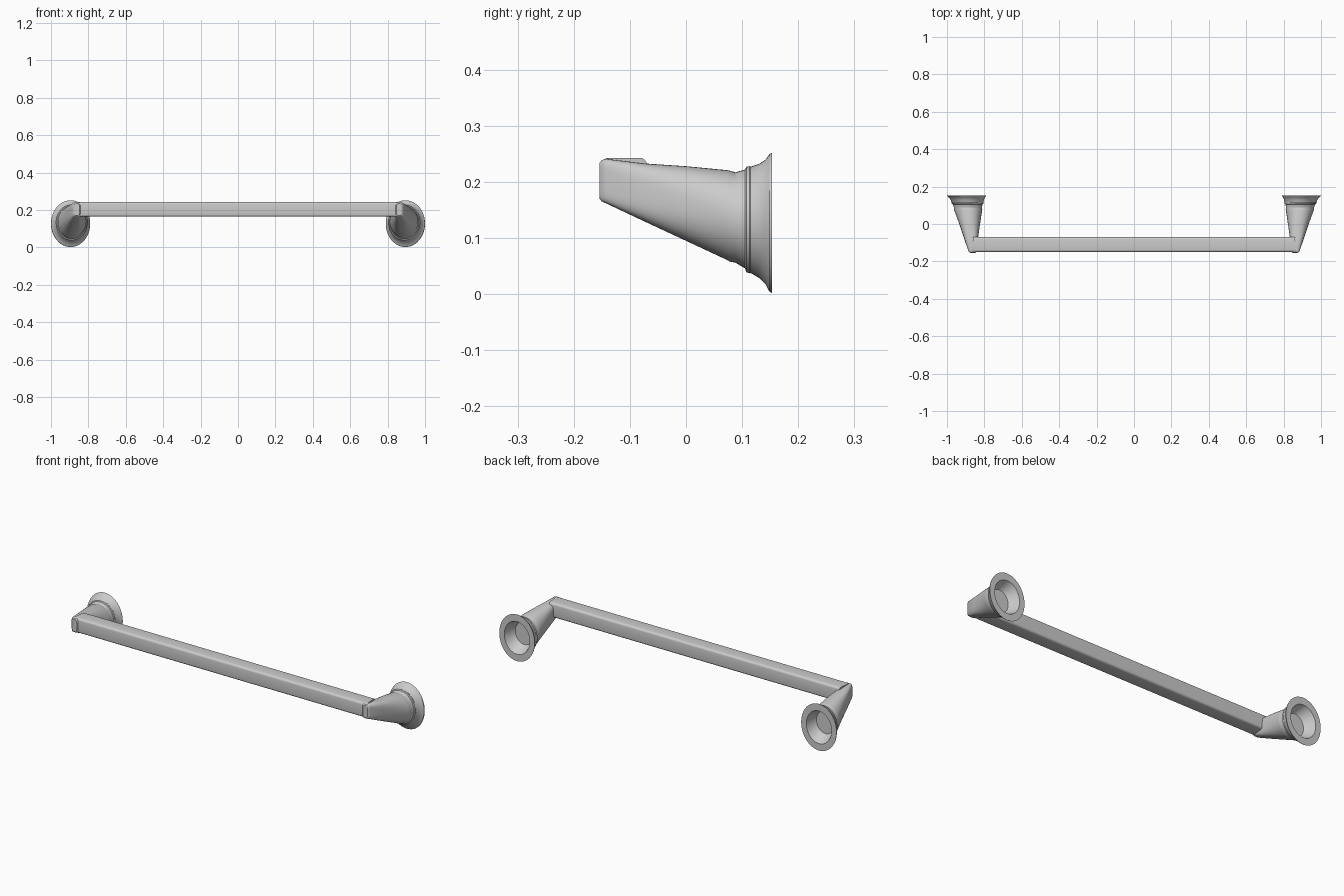
import bpy, bmesh, math

N = 48

# Post cross-sections for the right side: y, x min, x max, z min, z max, squareness
SECTIONS = [
    (0.095, 0.840, 0.945, 0.070, 0.190, 2.0),   # recess floor
    (0.100, 0.836, 0.949, 0.065, 0.195, 2.0),
    (0.148, 0.822, 0.968, 0.041, 0.212, 2.0),
    (0.153, 0.820, 0.970, 0.039, 0.214, 2.0),   # recess mouth
    (0.153, 0.790, 1.000, 0.002, 0.252, 2.0),   # flange rim
    (0.149, 0.791, 0.999, 0.004, 0.250, 2.0),
    (0.142, 0.797, 0.990, 0.017, 0.240, 2.0),
    (0.130, 0.802, 0.981, 0.029, 0.232, 2.0),
    (0.115, 0.806, 0.974, 0.038, 0.227, 2.0),
    (0.113, 0.805, 0.975, 0.037, 0.228, 2.0),   # collar bead
    (0.108, 0.805, 0.974, 0.039, 0.227, 2.0),
    (0.105, 0.810, 0.969, 0.046, 0.222, 2.0),
    (0.088, 0.813, 0.963, 0.056, 0.217, 2.0),
    (0.078, 0.811, 0.963, 0.058, 0.220, 2.0),
    (0.073, 0.812, 0.961, 0.061, 0.221, 2.0),   # tapering stem
    (0.000, 0.823, 0.934, 0.095, 0.228, 2.4),
    (-0.075, 0.834, 0.909, 0.130, 0.233, 3.2),
    (-0.143, 0.841, 0.886, 0.162, 0.241, 5.0),
    (-0.150, 0.843, 0.881, 0.165, 0.239, 5.0),
    (-0.154, 0.848, 0.875, 0.170, 0.234, 5.0),
]


def finish(name, bm, angle):
    bmesh.ops.recalc_face_normals(bm, faces=bm.faces[:])
    mesh = bpy.data.meshes.new(name)
    bm.to_mesh(mesh)
    bm.free()
    ob = bpy.data.objects.new(name, mesh)
    bpy.context.collection.objects.link(ob)
    bpy.ops.object.select_all(action='DESELECT')
    ob.select_set(True)
    bpy.context.view_layer.objects.active = ob
    bpy.ops.object.shade_smooth_by_angle(angle=math.radians(angle))
    return ob


def superellipse(t, k):
    c, s = math.cos(t), math.sin(t)
    return (math.copysign(abs(c) ** (2 / k), c), math.copysign(abs(s) ** (2 / k), s))


def post(name, side):
    bm = bmesh.new()
    rings = []
    for y, x0, x1, z0, z1, k in SECTIONS:
        ring = []
        for i in range(N):
            u, v = superellipse(2 * math.pi * i / N, k)
            x = (x0 + x1) / 2 + u * (x1 - x0) / 2
            ring.append(bm.verts.new((side * x, y, (z0 + z1) / 2 + v * (z1 - z0) / 2)))
        rings.append(ring)
    for a, b in zip(rings, rings[1:]):
        for i in range(N):
            j = (i + 1) % N
            bm.faces.new((a[i], a[j], b[j], b[i]))
    bm.faces.new(rings[0])
    bm.faces.new(rings[-1])
    return finish(name, bm, 30)


# Wall posts with hollow flared flanges
post("right_post", 1)
post("left_post", -1)

# Rounded square rail
bm = bmesh.new()
bmesh.ops.create_cube(bm, size=1)
for v in bm.verts:
    # ends are mitred slightly to follow the posts
    x = 0.868 if v.co.y < 0 else 0.86
    v.co = (math.copysign(x, v.co.x), -0.110 + v.co.y * 0.080, 0.2035 + v.co.z * 0.079)
long_edges = [e for e in bm.edges if abs(e.verts[0].co.x - e.verts[1].co.x) > 1]
bmesh.ops.bevel(bm, geom=long_edges, offset=0.012, segments=4, profile=0.5, affect='EDGES')
finish("rail", bm, 40)
